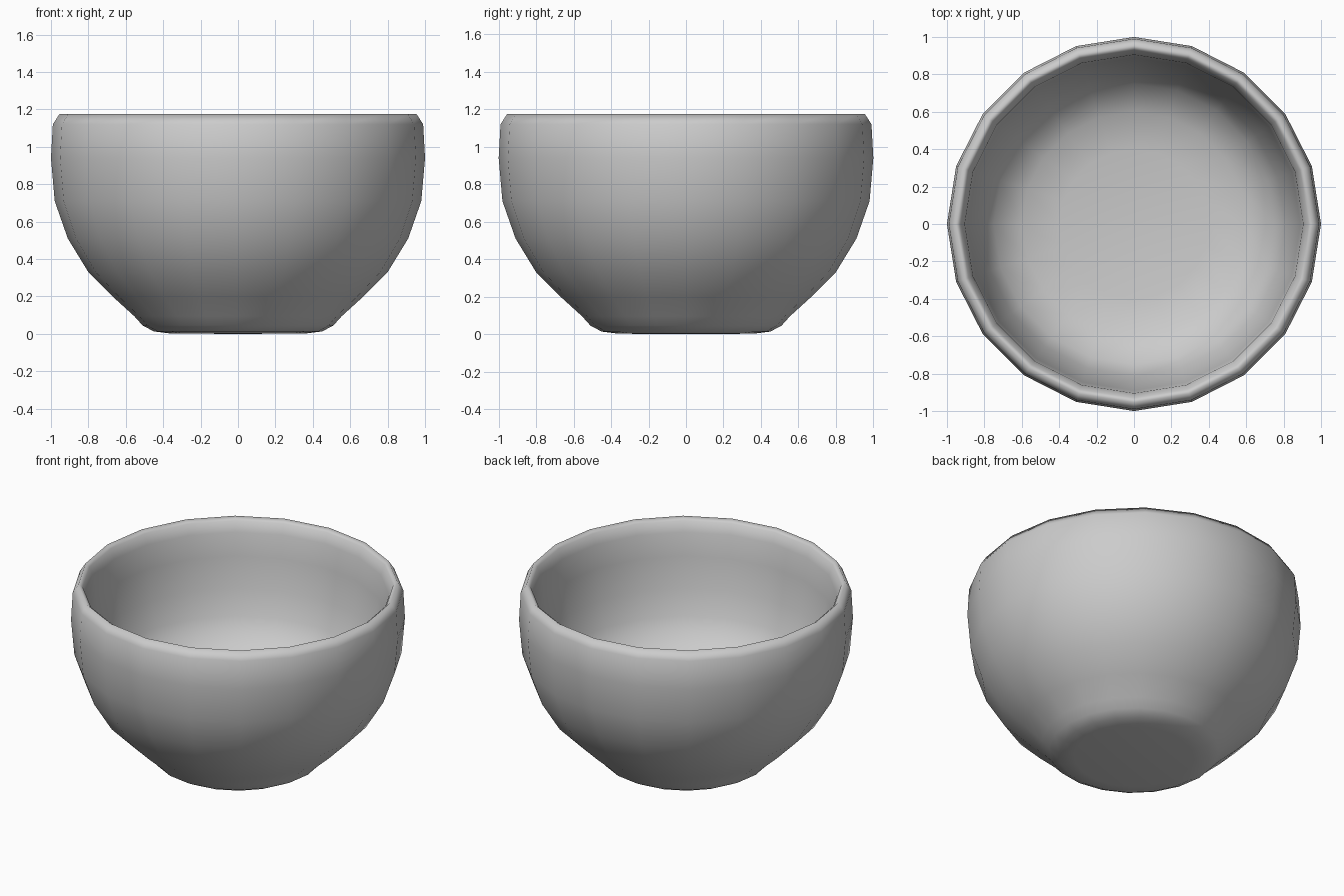
import bpy, bmesh, math

if "Cube" in bpy.data.objects:
    bpy.data.objects.remove(bpy.data.objects["Cube"])

SIDES = 20

# Cross-section (radius, height): foot, outer wall, rim, inner wall, floor
profile = [
    (0.0, 0.0), (0.36, 0.002), (0.45, 0.013), (0.51, 0.045), (0.555, 0.095),
    (0.665, 0.195), (0.80, 0.33), (0.91, 0.51), (0.98, 0.71), (1.0, 0.94),
    (0.99, 1.12), (0.955, 1.175), (0.93, 1.155), (0.905, 1.09),
    (0.89, 0.94), (0.86, 0.74), (0.81, 0.58), (0.75, 0.46), (0.60, 0.37),
    (0.40, 0.34), (0.0, 0.33),
]

bm = bmesh.new()

# Rings of the lathe; axis points become single poles
rings = []
for r, z in profile:
    if r == 0:
        rings.append([bm.verts.new((0, 0, z))] * SIDES)
    else:
        rings.append([bm.verts.new((r * math.cos(2 * math.pi * i / SIDES),
                                    r * math.sin(2 * math.pi * i / SIDES), z))
                      for i in range(SIDES)])

# Skin between neighbouring rings
for a, b in zip(rings, rings[1:]):
    for i in range(SIDES):
        j = (i + 1) % SIDES
        corners = list(dict.fromkeys((a[i], a[j], b[j], b[i])))
        bm.faces.new(corners).smooth = True

bmesh.ops.recalc_face_normals(bm, faces=bm.faces)
mesh = bpy.data.meshes.new("bowl")
bm.to_mesh(mesh)
bm.free()
bowl = bpy.data.objects.new("bowl", mesh)
bpy.context.collection.objects.link(bowl)
